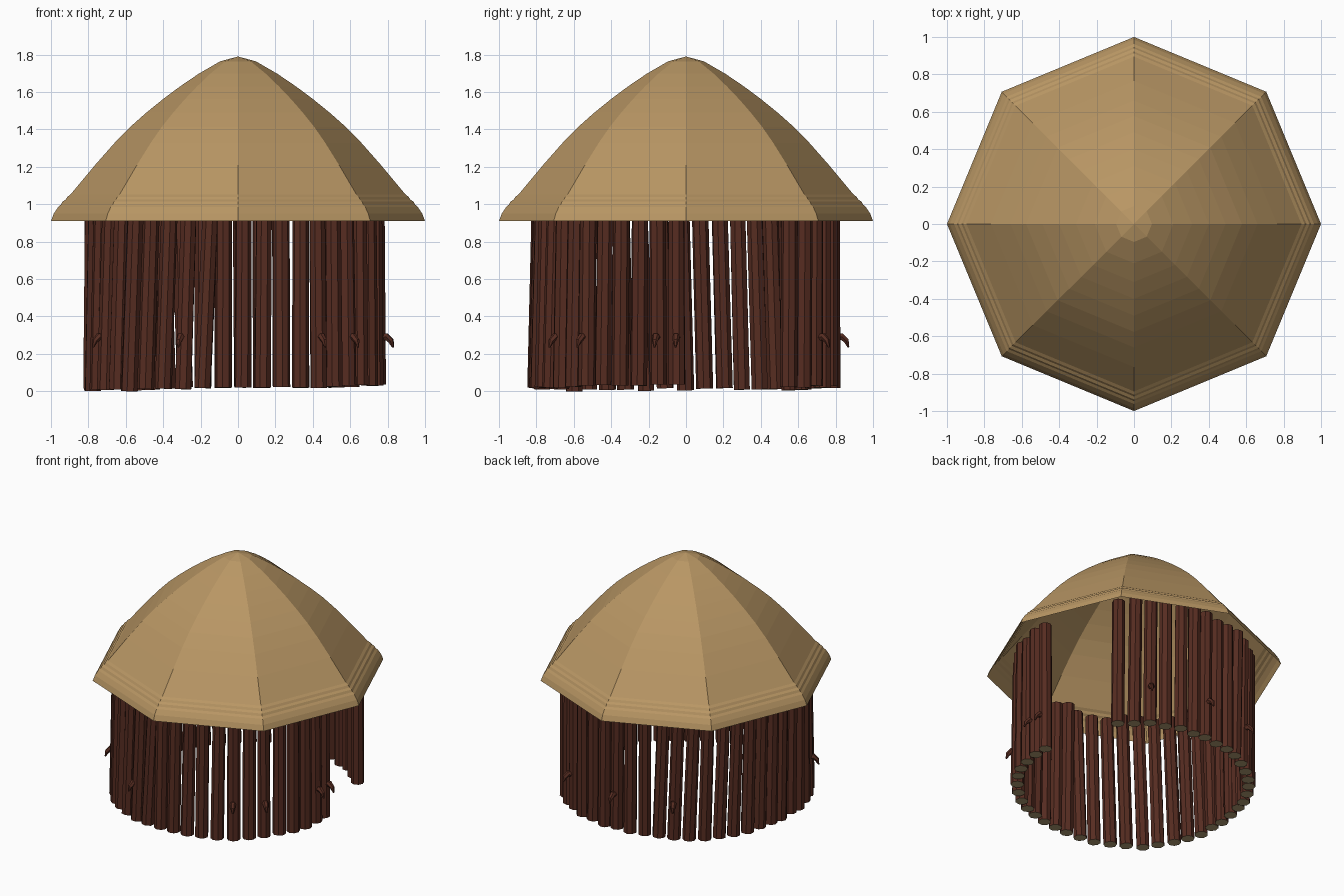
import bpy, bmesh, math, random
from mathutils import Vector

if "Cube" in bpy.data.objects:
    bpy.data.objects.remove(bpy.data.objects["Cube"])

random.seed(4)


def material(name, rgb):
    m = bpy.data.materials.new(name)
    m.diffuse_color = (*rgb, 1)
    m.use_nodes = True
    m.node_tree.nodes["Principled BSDF"].inputs["Base Color"].default_value = m.diffuse_color
    return m


THATCH = material("thatch_tan", (0.48, 0.305, 0.127))
BARK = material("dark_red_bark", (0.093, 0.025, 0.015))
CUT = material("cut_wood", (0.42, 0.32, 0.165))


def finish(bm, name, mats):
    me = bpy.data.meshes.new(name)
    bm.normal_update()
    bm.to_mesh(me)
    bm.free()
    for m in mats:
        me.materials.append(m)
    ob = bpy.data.objects.new(name, me)
    bpy.context.collection.objects.link(ob)
    return ob


def tube(bm, points, radii, sides, cap_mat=0):
    """Loft rings along a path and cap both ends."""
    rings = []
    for i, (p, r) in enumerate(zip(points, radii)):
        d = points[min(i + 1, len(points) - 1)] - points[max(i - 1, 0)]
        q = d.to_track_quat('Z', 'Y')
        rings.append([bm.verts.new(p + q @ Vector((r * math.cos(a), r * math.sin(a), 0)))
                      for a in (2 * math.pi * k / sides for k in range(sides))])
    for a, b in zip(rings, rings[1:]):
        for k in range(sides):
            n = (k + 1) % sides
            bm.faces.new((a[k], a[n], b[n], b[k]))
    for ring in (rings[0][::-1], rings[-1]):
        bm.faces.new(ring).material_index = cap_mat


def polar(r, deg, z):
    a = math.radians(deg)
    return Vector((r * math.cos(a), r * math.sin(a), z))


# Thatched roof: octagonal open shell with fine ripples above the eaves
profile = [(1.0, 0.91), (0.985, 0.95), (0.962, 0.985), (0.947, 0.998),
           (0.938, 1.014), (0.922, 1.025), (0.912, 1.04), (0.895, 1.053),
           (0.765, 1.209), (0.66, 1.328), (0.577, 1.413), (0.49, 1.49),
           (0.40, 1.563), (0.31, 1.63), (0.21, 1.698), (0.096, 1.764)]
bm = bmesh.new()
rings = [[bm.verts.new(polar(r, 45 * k, z)) for k in range(8)] for r, z in profile]
for a, b in zip(rings, rings[1:]):
    for k in range(8):
        n = (k + 1) % 8
        bm.faces.new((a[k], a[n], b[n], b[k]))
tip = bm.verts.new((0, 0, 1.79))
for k in range(8):
    bm.faces.new((rings[-1][k], rings[-1][(k + 1) % 8], tip))
finish(bm, "thatched_roof", [THATCH])

# Ring of wall posts with a doorway gap at the right side
START, STEP, COUNT = 42.5, 7.65, 42


def ring_radius(ang):
    """Wall radius: a little wider on one diagonal, tighter beside the door."""
    s = math.sin(math.radians(2 * ang))
    door = max(0, 1 - abs(ang - 360) / 25)
    return 0.777 + 0.04 * max(0, s) - 0.04 * door


bm = bmesh.new()
for i in range(COUNT):
    ang = START + STEP * i
    r, a = ring_radius(ang), math.radians(ang)
    lean = 2.2 if 110 < ang < 260 else 0.3
    z = 0 if i == 24 else 0.02 + 0.01 * math.cos(a) + random.uniform(-0.008, 0.008)
    base = polar(r + 0.022 * max(0, -math.sin(a)), ang + random.uniform(-0.3, 0.3), z)
    top = polar(r, ang + lean + random.uniform(-0.5, 0.5), 0.99 + random.uniform(-0.02, 0.02))
    tube(bm, [base, top], [0.046, 0.044], 8, cap_mat=1)
finish(bm, "wall_posts", [BARK, CUT])

# Small hooked branch stubs on some posts
bm = bmesh.new()
for ang in (57, 92, 119, 212, 252, 306, 315, 349, 357):
    ang = START + STEP * round((ang - START) / STEP)
    r = ring_radius(ang)
    path = [polar(r + d, ang, z) for d, z in
            ((0.015, 0.285), (0.055, 0.292), (0.078, 0.27), (0.09, 0.235))]
    tube(bm, path, [0.024, 0.021, 0.016, 0.005], 6)
finish(bm, "branch_stubs", [BARK])
